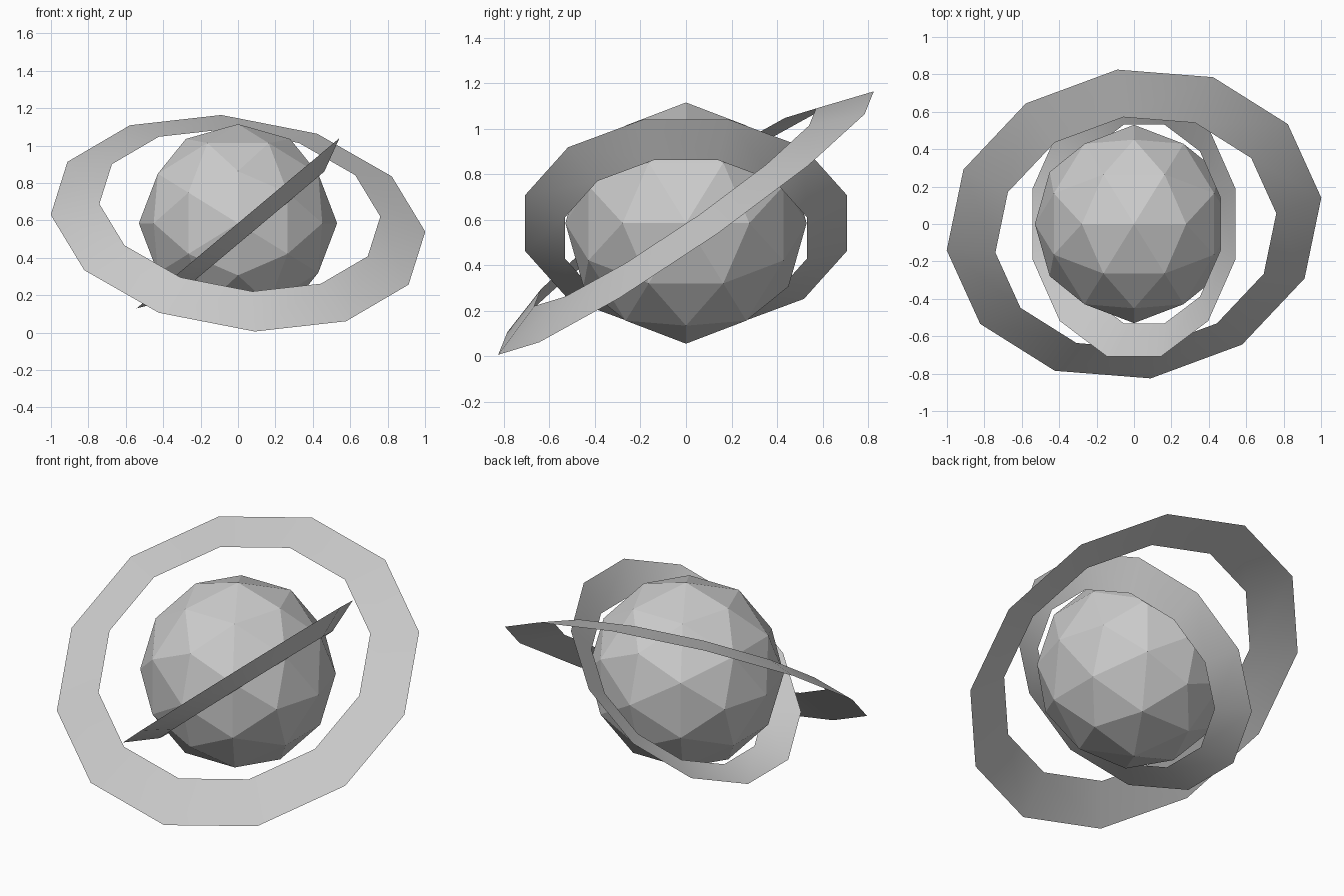
import bpy, bmesh, math
from mathutils import Vector
from itertools import combinations

if "Cube" in bpy.data.objects:
    bpy.data.objects.remove(bpy.data.objects["Cube"])

CENTRE = Vector((0, 0, 0.585))

grey = bpy.data.materials.new("plain_grey")
grey.diffuse_color = (0.6, 0.6, 0.6, 1)
grey.use_nodes = True
grey.node_tree.nodes["Principled BSDF"].inputs["Base Color"].default_value = grey.diffuse_color


def finish(bm, name, smooth):
    mesh = bpy.data.meshes.new(name)
    for f in bm.faces:
        f.smooth = smooth
    bm.to_mesh(mesh)
    bm.free()
    mesh.materials.append(grey)
    obj = bpy.data.objects.new(name, mesh)
    obj.location = CENTRE
    bpy.context.collection.objects.link(obj)


def planet(radius):
    """Faceted ball: icosahedron split once, with an edge midpoint at each pole."""
    phi = (1 + 5 ** 0.5) / 2
    corners = []
    for a in (-1, 1):
        for b in (-phi, phi):
            corners += [Vector((a, 0, b)), Vector((b, a, 0)), Vector((0, b, a))]
    mids = [p + q for p, q in combinations(corners, 2) if (p - q).length < 2.1]
    bm = bmesh.new()
    for p in corners + mids:
        bm.verts.new(p.normalized() * radius)
    bmesh.ops.convex_hull(bm, input=bm.verts)
    bmesh.ops.recalc_face_normals(bm, faces=bm.faces)
    finish(bm, "planet", False)


def ring(name, radius, u, v, shift, start):
    """Twelve-sided thin ring in the plane u, v; inner edge shifted along the normal."""
    u = Vector(u).normalized()
    n = u.cross(Vector(v)).normalized()
    v = n.cross(u)
    bm = bmesh.new()
    outer, inner = [], []
    for i in range(12):
        a = math.radians(start + 30 * i)
        d = (u * math.cos(a) + v * math.sin(a)) * radius
        outer.append(bm.verts.new(d))
        inner.append(bm.verts.new(d * 0.75 + n * shift))
    for i in range(12):
        j = (i + 1) % 12
        bm.faces.new((outer[i], outer[j], inner[j], inner[i]))
    finish(bm, name, True)


planet(0.53)
# Wide ring tilted toward the front
ring("large_ring", 1.012, (1, 0.14, -0.045), (-0.1, 0.825, 0.58), 0.085, 0)
# Narrower ring rising to the right
tilt = math.radians(40)
ring("small_ring", 0.733, (math.cos(tilt), 0, math.sin(tilt)), (0, 1, 0), -0.085, 15)
